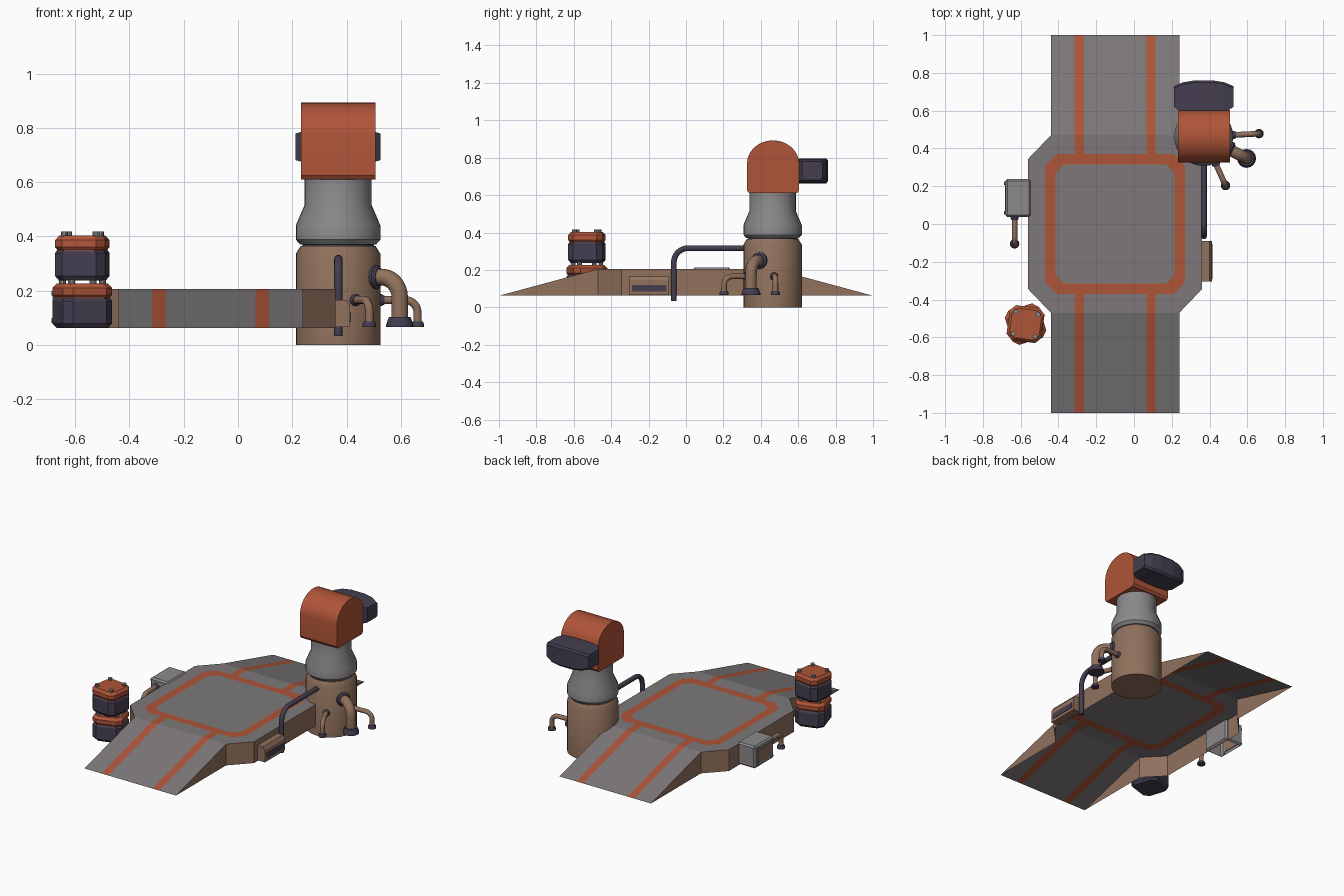
import bpy, bmesh, math
from mathutils import Vector

if "Cube" in bpy.data.objects:
    bpy.data.objects.remove(bpy.data.objects["Cube"])


def mat(name, rgb):
    m = bpy.data.materials.new(name)
    m.diffuse_color = (*rgb, 1)
    m.use_nodes = True
    m.node_tree.nodes["Principled BSDF"].inputs["Base Color"].default_value = m.diffuse_color
    return m


ORANGE = mat("burnt_orange", (0.43, 0.090, 0.040))
DECK = mat("deck_grey", (0.205, 0.190, 0.195))
GREY = mat("light_grey", (0.26, 0.25, 0.25))
BROWN = mat("brown", (0.28, 0.165, 0.108))
DARK = mat("dark_violet", (0.058, 0.048, 0.080))


def make(name, bm, mats, smooth=None):
    me = bpy.data.meshes.new(name)
    bm.to_mesh(me)
    bm.free()
    ob = bpy.data.objects.new(name, me)
    bpy.context.collection.objects.link(ob)
    for m in mats:
        me.materials.append(m)
    if smooth:
        bpy.ops.object.select_all(action='DESELECT')
        bpy.context.view_layer.objects.active = ob
        ob.select_set(True)
        bpy.ops.object.shade_smooth_by_angle(angle=math.radians(smooth))
    return ob


def loft(name, rings, mats, smooth=None, rule=None):
    """Skin a list of equal-length point rings and cap both ends."""
    bm = bmesh.new()
    vs = [[bm.verts.new(p) for p in r] for r in rings]
    n = len(rings[0])
    for a, b in zip(vs, vs[1:]):
        for i in range(n):
            bm.faces.new((a[i], a[(i + 1) % n], b[(i + 1) % n], b[i]))
    bm.faces.new(vs[0][::-1])
    bm.faces.new(vs[-1])
    bmesh.ops.recalc_face_normals(bm, faces=bm.faces)
    if rule:
        for f in bm.faces:
            f.material_index = rule(f.calc_center_median())
    return make(name, bm, mats, smooth)


def lathe(name, c, profile, mats, n=32, rule=None, axis=(0, 0, 1)):
    q = Vector((0, 0, 1)).rotation_difference(Vector(axis))
    rings = [[Vector(c) + q @ Vector((r * math.cos(2 * math.pi * i / n), r * math.sin(2 * math.pi * i / n), h))
              for i in range(n)] for r, h in profile]
    return loft(name, rings, mats, 32, rule)


def box(name, lo, hi, m, open_bottom=False, bevel=0):
    bm = bmesh.new()
    bmesh.ops.create_cube(bm, size=1)
    for v in bm.verts:
        v.co = [lo[i] + (v.co[i] + 0.5) * (hi[i] - lo[i]) for i in range(3)]
    if bevel:
        bmesh.ops.bevel(bm, geom=list(bm.edges), offset=bevel, segments=1, affect='EDGES')
    if open_bottom:
        bm.normal_update()
        bmesh.ops.delete(bm, geom=[f for f in bm.faces if f.normal.z < -0.9], context='FACES')
    return make(name, bm, [m])


def tube(name, pts, r, m, n=14):
    """Sweep a circle along a path lying in a vertical plane."""
    pts = [Vector(p) for p in pts]
    side = (pts[-1] - pts[0]).cross(Vector((0, 0, 1))).normalized()
    rings = []
    for i, p in enumerate(pts):
        t = (pts[min(i + 1, len(pts) - 1)] - pts[max(i - 1, 0)]).normalized()
        up = side.cross(t)
        rings.append([p + r * (math.cos(a) * side + math.sin(a) * up)
                      for a in (2 * math.pi * k / n for k in range(n))])
    return loft(name, rings, [m], 40)


# Deck: open shell with ramps, paint lines cut into the top
CX, TOP, LOW = -0.10, 0.205, 0.062
bm = bmesh.new()
octagon = [(.46, -.345), (.46, .345), (.34, .47), (-.34, .47), (-.46, .345), (-.46, -.345), (-.34, -.47), (.34, -.47)]
bm.faces.new([bm.verts.new((x, y, TOP)) for x, y in octagon])
for s in (1, -1):
    bm.faces.new([bm.verts.new(p) for p in ((.34, s * .47, TOP), (.34, s, LOW), (-.34, s, LOW), (-.34, s * .47, TOP))])
OUT, INN, OUT_D, INN_D = 0.37, 0.315, 0.68, 0.585
cuts = [((1, 0, 0), d) for d in (OUT, INN, .165, .215)] + [((0, 1, 0), d) for d in (OUT, INN)]
cuts += [((1, k, 0), d) for k in (1, -1) for d in (OUT_D, INN_D)]
for no, d in cuts:
    no = Vector(no)
    for s in (1, -1):
        bmesh.ops.bisect_plane(bm, geom=bm.verts[:] + bm.edges[:] + bm.faces[:],
                               plane_co=no * s * d / no.length_squared, plane_no=no)
bm.normal_update()
for f in bm.faces:
    if f.normal.z < 0:
        f.normal_flip()
    c = f.calc_center_median()
    u, v = abs(c.x), abs(c.y)
    outer = max(u, v) < OUT and u + v < OUT_D
    inner = max(u, v) < INN and u + v < INN_D
    stripe = v > OUT and .165 < u < .215
    f.material_index = 1 if (outer and not inner) or stripe else 0
# Deck side walls
walls = []
for s in (1, -1):
    side = [(.34, -.47), (.46, -.345), (.46, .345), (.34, .47)]
    for a, b in zip(side, side[1:]):
        walls.append([(s * a[0], a[1], LOW), (s * b[0], b[1], LOW), (s * b[0], b[1], TOP), (s * a[0], a[1], TOP)])
    for e in (1, -1):
        walls.append([(s * .34, e * .47, LOW), (s * .34, e, LOW), (s * .34, e * .47, TOP)])
for w in walls:
    f = bm.faces.new([bm.verts.new(p) for p in w])
    f.material_index = 2
    f.normal_update()
    if f.normal.x * w[0][0] < 0:
        f.normal_flip()
bmesh.ops.translate(bm, verts=bm.verts, vec=(CX, 0, 0))
make("deck", bm, [DECK, ORANGE, BROWN])

# Tower base and neck
TX, TY = 0.369, 0.463
lathe("tower_base", (TX, TY, 0), [(.156, 0), (.156, .335), (.138, .365)], [BROWN])
lathe("tower_seam", (TX, TY, 0), [(.132, .36), (.132, .378)], [DARK])
lathe("tower_neck", (TX, TY, 0), [(.140, .37), (.156, .388), (.156, .44), (.124, .515), (.124, .615)], [GREY])

# Head: arched profile extruded across x
arch = [(.139 * math.cos(a), .77 + .123 * math.sin(a)) for a in (math.pi * i / 12 for i in range(13))]
prof = arch + [(-.139, .625), (-.128, .61), (.128, .61), (.139, .625)]
loft("head", [[(x, TY + .002 + y, z) for y, z in prof] for x in (.232, .507)], [ORANGE], 32)

# Rear pod with bowed back and shallower ends
pod = []
for x, y0, y1, h in ((-.157, .62, .73, .049), (-.11, .588, .75, .062), (-.05, .588, .76, .067),
                     (.05, .588, .76, .067), (.11, .588, .75, .062), (.157, .62, .73, .049)):
    pod.append([(TX + x, y, .73 + z) for y, z in ((y0, -h), (y1 - .01, -h), (y1, -h + .012),
                                                  (y1, h - .012), (y1 - .01, h), (y0, h))])
loft("rear_pod", pod, [DARK])


# Elbow pipes that leave a surface and drop to flared feet
def elbow(name, cx, cy, ang, start, reach, z, r, bend, foot):
    d = Vector((math.cos(math.radians(ang)), math.sin(math.radians(ang)), 0))
    o = Vector((cx, cy, 0))
    path = [o + d * (start - .03) + Vector((0, 0, z))]
    for i in range(9):
        a = math.pi / 2 * i / 8
        path.append(o + d * (reach - bend + bend * math.sin(a)) + Vector((0, 0, z - bend + bend * math.cos(a))))
    end = o + d * reach
    path.append(end + Vector((0, 0, .075)))
    tube(name, path, r, BROWN)
    lathe(name + "_foot", end, [(foot, .065), (foot, .075), (foot * .8, .07 + foot * .65)], [DARK], 16)
    lathe(name + "_collar", o + d * (start - .015) + Vector((0, 0, z)),
          [(r * 1.45, 0), (r * 1.45, .02), (r * 1.1, .03)], [DARK], 16, axis=d)


elbow("large_pipe", TX, TY, -27, .156, .255, .25, .031, .075, .050)
elbow("side_pipe", TX, TY, 3, .156, .293, .165, .015, .045, .025)
elbow("front_pipe", TX, TY, -66, .156, .284, .165, .015, .045, .025)
elbow("left_pipe", -.632, .24, -90, .203, .345, .165, .015, .045, .025)

# Dark conduit arching from the tower down the deck side
path = [(.37, .33, .316)]
for i in range(9):
    a = math.pi / 2 * i / 8
    path.append((.37, .01 - .075 * math.sin(a), .241 + .075 * math.cos(a)))
tube("conduit", path + [(.37, -.065, .033)], .0155, DARK)

# Left utility box with side panel
box("utility_box", (-.68, .037, .065), (-.545, .238, .213), GREY, True, .01)
box("utility_panel", (-.683, .07, .095), (-.675, .205, .185), BROWN)
for y in (.06, .215):
    for z in (.09, .19):
        lathe("panel_bolt", (-.675, y, z), [(.009, 0), (.009, .012)], [GREY], 8, axis=(-1, 0, 0))

# Right wall vent housing with dark slot
vent = [(.355, .065), (.413, .065), (.413, .145), (.40, .166), (.355, .166)]
loft("vent_housing", [[(x, y, z) for x, z in vent] for y in (-.305, -.09)], [BROWN])
box("vent_slot", (.410, -.29, .085), (.416, -.105, .120), DARK)


# Stacked canisters: dark body, orange lid, grey studs
def canister(name, z0, ang, half):
    ca, sa = math.cos(math.radians(ang)), math.sin(math.radians(ang))
    cx, cy = -.574, -.53

    def ring(h, z, k=.03):
        e = h - k
        pts = [(h, -e), (h, e), (e, h), (-e, h), (-h, e), (-h, -e), (-e, -h), (e, -h)]
        return [(cx + x * ca - y * sa, cy + x * sa + y * ca, z0 + z) for x, y in pts]
    levels = [(-.012, 0), (0, .016), (0, .100), (-.006, .110), (-.006, .114), (0, .122), (0, .148), (-.014, .165)]
    loft(name, [ring(half + d, z) for d, z in levels], [DARK, ORANGE],
         rule=lambda c: 1 if c.z - z0 > .111 else 0)
    for x in (-.059, .059):
        for y in (-.059, .059):
            lathe(name + "_stud", (cx + x * ca - y * sa, cy + x * sa + y * ca, z0 + .16),
                  [(.013, 0), (.013, .019)], [GREY], 10)


canister("lower_canister", .062, 17, .095)
canister("upper_canister", .238, -7.5, .093)
